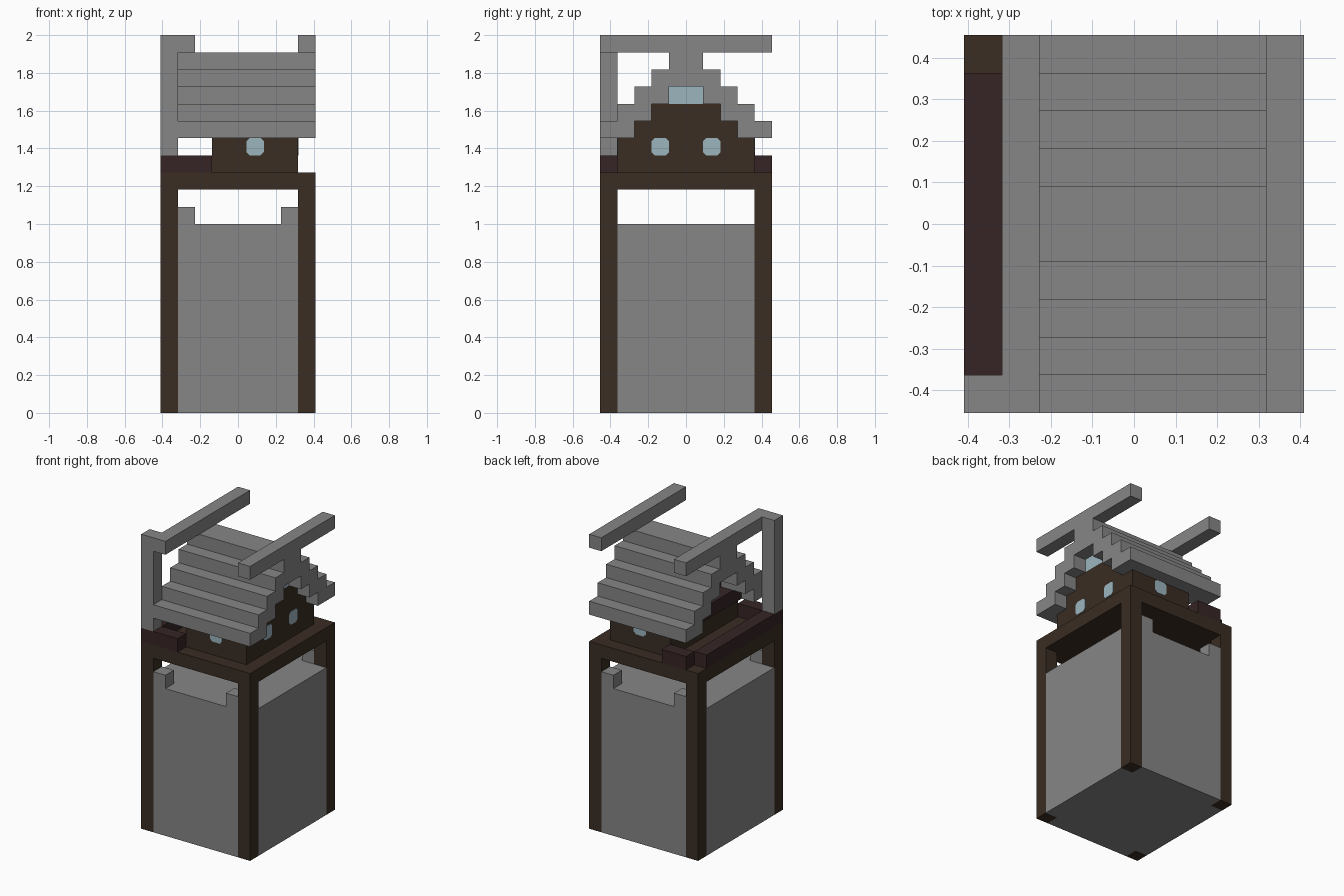
import bpy
import bmesh
from mathutils import Vector

cube = bpy.data.objects.get("Cube")
if cube:
    bpy.data.objects.remove(cube, do_unlink=True)

U = 1 / 11  # one block


def material(name, rgb):
    mat = bpy.data.materials.new(name)
    mat.use_nodes = True
    mat.diffuse_color = (*rgb, 1)
    mat.node_tree.nodes["Principled BSDF"].inputs["Base Color"].default_value = (*rgb, 1)
    return mat


stone = material("grey stone", (0.238, 0.238, 0.238))
wood = material("dark brown wood", (0.042, 0.026, 0.017))
rail = material("dark red wood", (0.037, 0.018, 0.018))
glass = material("pale blue glass", (0.328, 0.462, 0.515))


def prism(name, outline, axis, start, end, mat):
    """Extrude a 2D outline (in blocks) along an axis from start to end."""
    def place(a, b):
        return {"x": (start, a, b), "y": (a, start, b), "z": (a, b, start)}[axis]

    bm = bmesh.new()
    face = bm.faces.new([bm.verts.new(Vector(place(*p)) * U) for p in outline])
    side = bmesh.ops.extrude_face_region(bm, geom=[face])
    step = Vector([(end - start) * U * (axis == c) for c in "xyz"])
    moved = [v for v in side["geom"] if isinstance(v, bmesh.types.BMVert)]
    bmesh.ops.translate(bm, verts=moved, vec=step)
    bmesh.ops.recalc_face_normals(bm, faces=bm.faces)
    mesh = bpy.data.meshes.new(name)
    bm.to_mesh(mesh)
    bm.free()
    mesh.materials.append(mat)
    obj = bpy.data.objects.new(name, mesh)
    bpy.context.collection.objects.link(obj)
    return obj


def box(name, x, y, z, mat):
    outline = [(x[0], y[0]), (x[1], y[0]), (x[1], y[1]), (x[0], y[1])]
    return prism(name, outline, "z", *z, mat)


def mirrored(half):
    """Complete a right-hand outline with its mirror image."""
    return half + [(-a, b) for a, b in reversed(half)]


# Stone tower body with notched corners, and its corner battlements
quarter = [(4.5, 4), (3.5, 4), (3.5, 5)]
right = [(x, -y) for x, y in reversed(quarter)] + quarter
prism("tower_body", mirrored(right), "z", 0, 11, stone)
for sx in (-1, 1):
    for sy in (-1, 1):
        xs = sorted((sx * 3.5, sx * 4.5))
        ys = sorted((sy * 4, sy * 5))
        box("corner_post", xs, ys, (0, 13), wood)
        box("battlement", sorted((sx * 2.5, sx * 3.5)), ys, (11, 12), stone)

# Deck on the posts
box("deck", (-4.5, 4.5), (-5, 5), (13, 14), wood)

# Balcony railings
box("side_railing", (-4.5, -3.5), (-4, 4), (14, 15), rail)
box("front_railing", (-4.5, -1.5), (-5, -4), (14, 15), rail)
box("back_railing", (-3.5, -1.5), (4, 5), (14, 15), rail)
box("loft_railing", (-2.5, -1.5), (-3, 3), (16, 17), rail)

# House with stepped gables
gable = [(4, 14), (4, 16), (3, 16), (3, 17), (2, 17), (2, 18)]
prism("house_walls", mirrored(gable), "x", -1.5, 3.5, wood)
box("attic_window", (-1.5, 3.5), (-1, 1), (18, 19), glass)

# Stepped roof shell
outer, inner = [], []
for k in range(5):
    outer += [(5 - k, 16 + k), (5 - k, 17 + k)]
for k in range(3):
    inner += [(3 - k, 16 + k), (3 - k, 17 + k)]
prism("roof", mirrored(inner[::-1] + outer), "x", -3.5, 4.5, stone)

# Long beams over the ridge, with the upright at the front corner
for x in (-3.5, 3.5):
    box("ridge_beam", (x, x + 1), (-5, 5), (21, 22), stone)
box("beam_upright", (-4.5, -3.5), (-5, -4), (15, 22), stone)


def window(name, axis, centre, wall):
    """Thin pane with clipped corners, centred on a wall block."""
    a, c = 0.5, 0.32
    half = [(c, -a), (a, -c), (a, c), (c, a)]
    outline = [(centre + p, 15.5 + q) for p, q in mirrored(half)]
    out = 0.03 if wall > 0 else -0.03
    prism(name, outline, axis, wall - out, wall + out, glass)


# Small windows
for side in (-1, 1):
    window("gable_window", "x", 1.5 * side, 3.5)
    window("wall_window", "y", 1, 4 * side)
